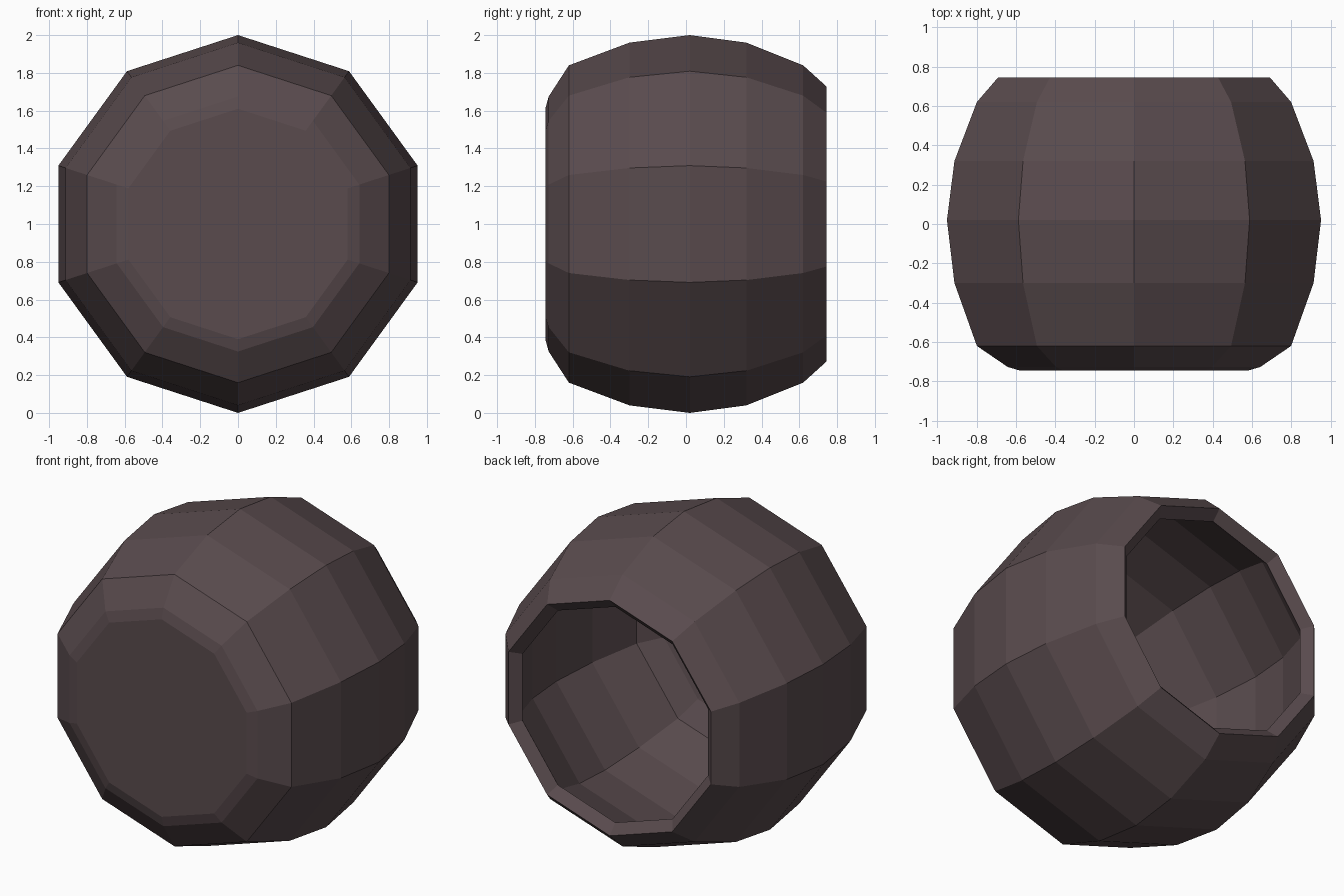
import bpy, bmesh
from math import sin, cos, pi

if "Cube" in bpy.data.objects:
    bpy.data.objects.remove(bpy.data.objects["Cube"])

SIDES = 10
# barrel profile along y: (y, radius), closed front to open back
PROFILE = [(-0.745, 0.61), (-0.727, 0.675), (-0.62, 0.84), (-0.30, 0.96),
           (0.02, 1.0), (0.32, 0.96), (0.62, 0.84), (0.745, 0.727)]

bm = bmesh.new()
rings = [[bm.verts.new((r * sin(2 * pi * i / SIDES), y, 1 + r * cos(2 * pi * i / SIDES)))
          for i in range(SIDES)] for y, r in PROFILE]

# side walls
for a, b in zip(rings, rings[1:]):
    for i in range(SIDES):
        j = (i + 1) % SIDES
        bm.faces.new((a[i], a[j], b[j], b[i]))

# flat front cap
bm.faces.new(rings[0])
bmesh.ops.recalc_face_normals(bm, faces=bm.faces[:])
# make sure the cap, and so the whole shell, faces outwards
bm.faces.ensure_lookup_table()
if bm.faces[-1].normal.y > 0:
    bmesh.ops.reverse_faces(bm, faces=bm.faces[:])

mesh = bpy.data.meshes.new("barrel_shell")
bm.to_mesh(mesh)
bm.free()
shell = bpy.data.objects.new("barrel_shell", mesh)
bpy.context.collection.objects.link(shell)

# wall thickness, growing inwards
solid = shell.modifiers.new("wall", 'SOLIDIFY')
solid.thickness = 0.082
solid.offset = -1

mat = bpy.data.materials.new("dark_brown")
mat.diffuse_color = (0.10, 0.07, 0.075, 1)
mat.use_nodes = True
mat.node_tree.nodes["Principled BSDF"].inputs["Base Color"].default_value = mat.diffuse_color
mesh.materials.append(mat)
